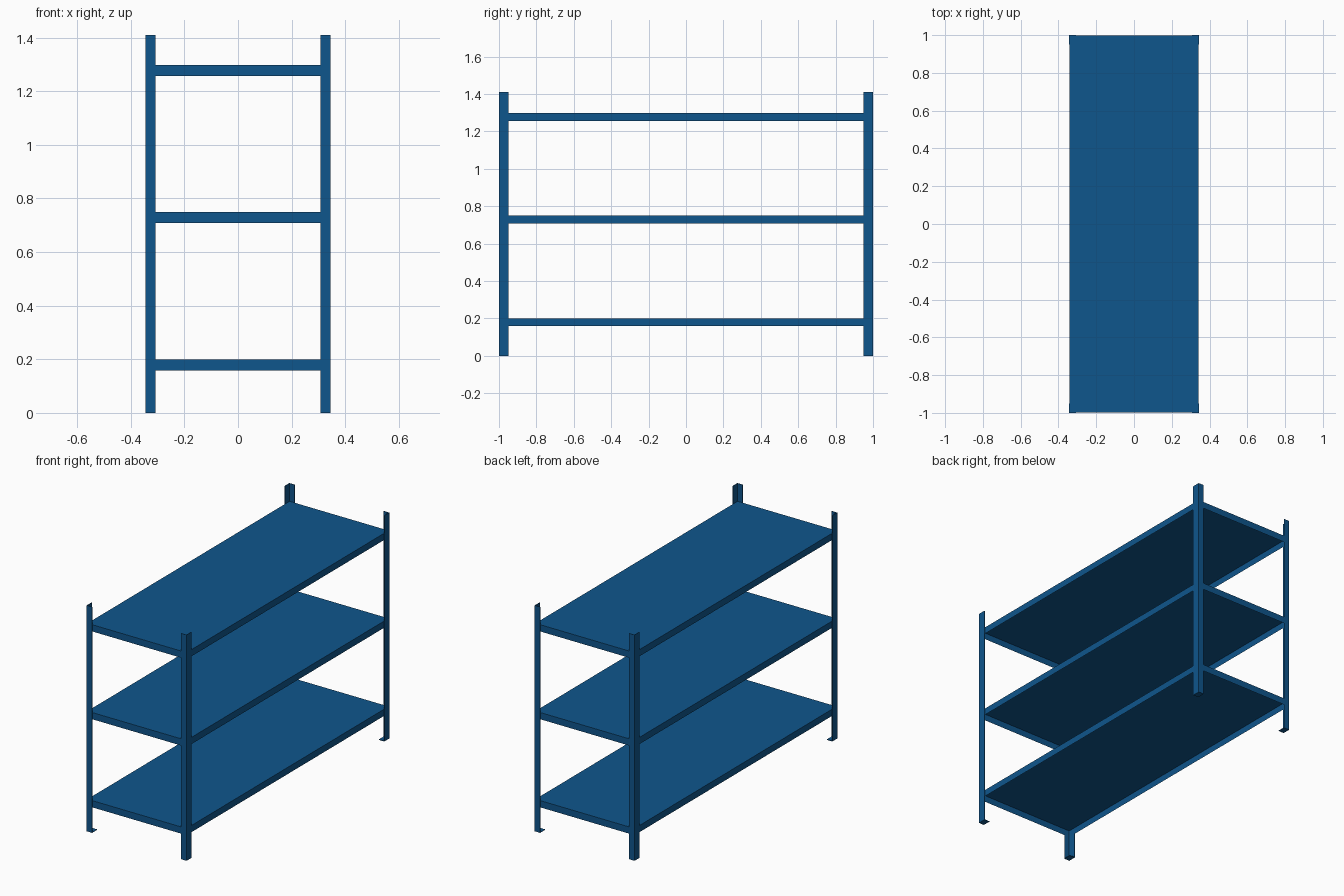
import bpy
import bmesh
from mathutils import Vector

if "Cube" in bpy.data.objects:
    bpy.data.objects.remove(bpy.data.objects["Cube"])

HX, HY, H = 0.345, 1.0, 1.41      # half width, half length, post height
FX, FY = 0.038, 0.05              # post flange widths
T = 0.003                         # sheet thickness
SHELF_TOPS = (0.20, 0.75, 1.298)
RIM = 0.042                       # shelf rim height

blue = bpy.data.materials.new("blue_steel")
blue.diffuse_color = (0.0048, 0.092, 0.262, 1)
blue.use_nodes = True
blue.node_tree.nodes["Principled BSDF"].inputs["Base Color"].default_value = blue.diffuse_color


def finish(name, bm):
    bmesh.ops.recalc_face_normals(bm, faces=bm.faces)
    mesh = bpy.data.meshes.new(name)
    bm.to_mesh(mesh)
    bm.free()
    mesh.materials.append(blue)
    obj = bpy.data.objects.new(name, mesh)
    bpy.context.collection.objects.link(obj)
    return obj


def prism(bm, outline, z0, z1):
    face = bm.faces.new([bm.verts.new((x, y, z0)) for x, y in outline])
    out = bmesh.ops.extrude_face_region(bm, geom=[face])
    verts = [g for g in out["geom"] if isinstance(g, bmesh.types.BMVert)]
    bmesh.ops.translate(bm, verts=verts, vec=Vector((0, 0, z1 - z0)))


# Corner posts: L-shaped angle profile with a flat foot plate inside
def post(name, sx, sy):
    def at(pts):
        return [(sx * (HX - x), sy * (HY - y)) for x, y in pts]
    bm = bmesh.new()
    prism(bm, at([(0, 0), (FX, 0), (FX, T), (T, T), (T, FY), (0, FY)]), 0, H)
    finish(name, bm)
    bm = bmesh.new()
    prism(bm, at([(T, T), (FX, T), (FX, FY), (T, FY)]), 0, T)
    finish(name + "_foot", bm)


# Shelves: folded sheet trays, open underneath
def shelf(name, top):
    x, y = HX - T, HY - T
    bm = bmesh.new()
    prism(bm, [(-x, -y), (x, -y), (x, y), (-x, y)], top - RIM, top)
    bm.faces.ensure_lookup_table()
    bottom = min(bm.faces, key=lambda f: f.calc_center_median().z)
    bmesh.ops.recalc_face_normals(bm, faces=bm.faces)
    bmesh.ops.inset_region(bm, faces=[bottom], thickness=T, depth=0)
    # push the inset underside up to just below the top sheet
    bmesh.ops.translate(bm, verts=bottom.verts, vec=Vector((0, 0, RIM - T)))
    finish(name, bm)


for side, sx in (("left", -1), ("right", 1)):
    for end, sy in (("front", -1), ("back", 1)):
        post(f"{end}_{side}_post", sx, sy)

for label, z in zip(("lower", "middle", "upper"), SHELF_TOPS):
    shelf(label + "_shelf", z)
